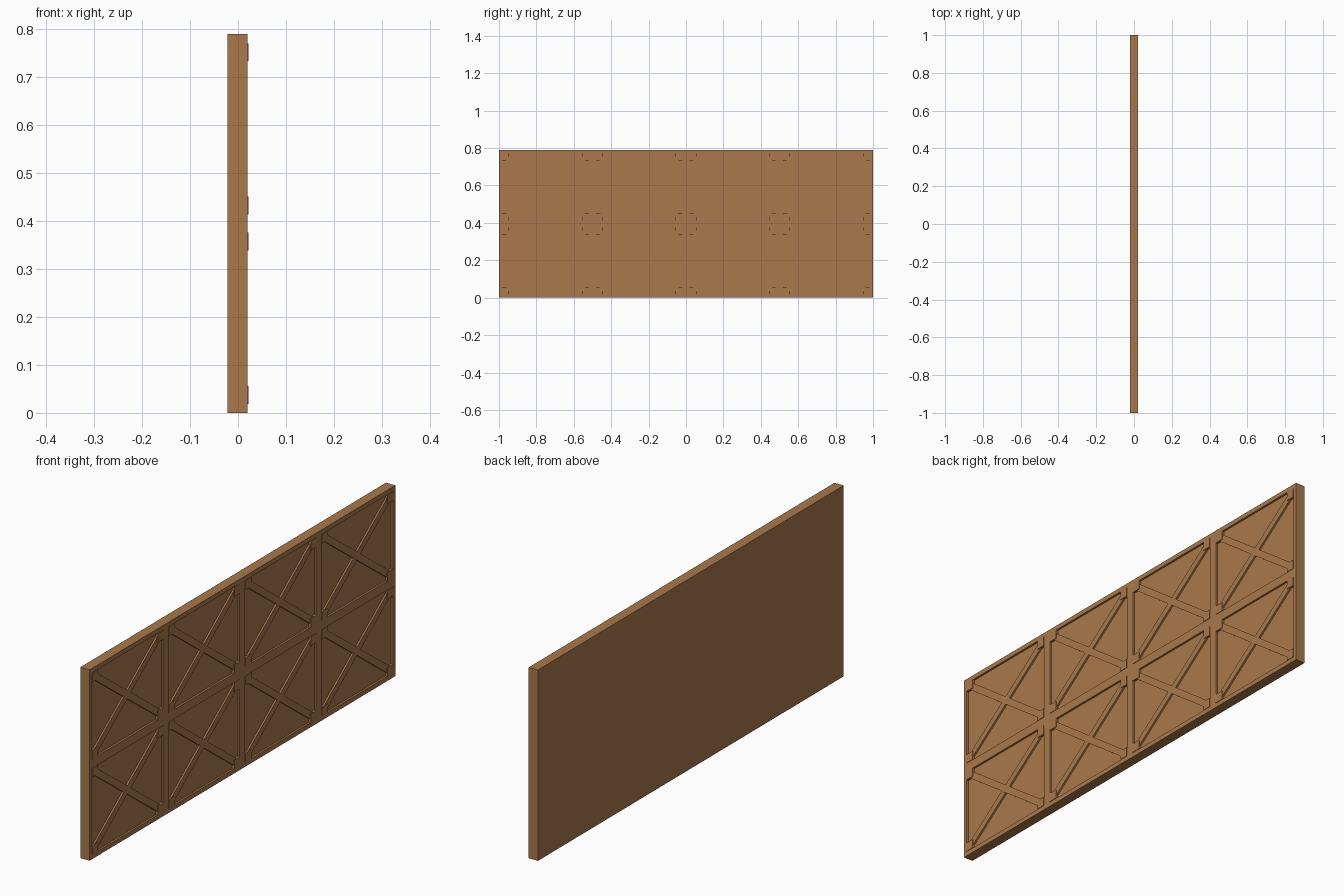
import bpy, math

if "Cube" in bpy.data.objects:
    bpy.data.objects.remove(bpy.data.objects["Cube"])

wood = bpy.data.materials.new("warm_wood")
wood.diffuse_color = (0.40, 0.19, 0.07, 1)
wood.use_nodes = True
wood.node_tree.nodes["Principled BSDF"].inputs["Base Color"].default_value = wood.diffuse_color

H = 0.79           # panel height
BACK = -0.022      # rear face
FIELD = 0.012      # recessed panel face
FACE = 0.020       # frame face
BRACE = 0.0195     # diagonal brace face
PLATE = 0.022      # corner plate face
EDGE = 0.019       # half width of inner rails, full width of outer ones
P = 0.0375         # corner plate size


def box(name, x0, x1, y, z, w, h, angle=0.0):
    """Box between x0 and x1, centred at y, z, turned about the x axis."""
    bpy.ops.mesh.primitive_cube_add(size=1, location=((x0 + x1) / 2, y, z),
                                    rotation=(angle, 0, 0))
    o = bpy.context.object
    o.name = name
    o.scale = (x1 - x0, w, h)
    o.data.materials.append(wood)
    return o


# Solid backing board
box("backing_panel", BACK, FIELD, 0, H / 2, 2, H)

# Horizontal rails
for z, h in ((EDGE / 2, EDGE), (H / 2, 2 * EDGE), (H - EDGE / 2, EDGE)):
    box("rail", FIELD, FACE, 0, z, 2, h)

# Upright stiles between the rails
cell_h = H / 2 - 2 * EDGE
row_centres = (EDGE + cell_h / 2, H - EDGE - cell_h / 2)
stiles = [(-1 + 0.008, 0.016), (-0.5, 0.036), (0, 0.036), (0.5, 0.036), (1 - 0.008, 0.016)]
for zc in row_centres:
    for y, w in stiles:
        box("stile", FIELD, FACE, y, zc, w, cell_h)

# Crossed braces and square corner plates in every bay
for (ya, wa), (yb, wb) in zip(stiles, stiles[1:]):
    y0, y1 = ya + wa / 2, yb - wb / 2
    yc, w = (y0 + y1) / 2, y1 - y0
    for zc in row_centres:
        dy, dz = (w - P) / 2, (cell_h - P) / 2
        for s in (-1, 1):
            box("diagonal_brace", FIELD, BRACE - 0.0002 * (s + 1), yc, zc,
                2 * math.hypot(dy, dz), 0.028, s * math.atan2(dz, dy))
            for t in (-1, 1):
                box("corner_plate", FIELD, PLATE, yc + s * dy, zc + t * dz, P, P)
